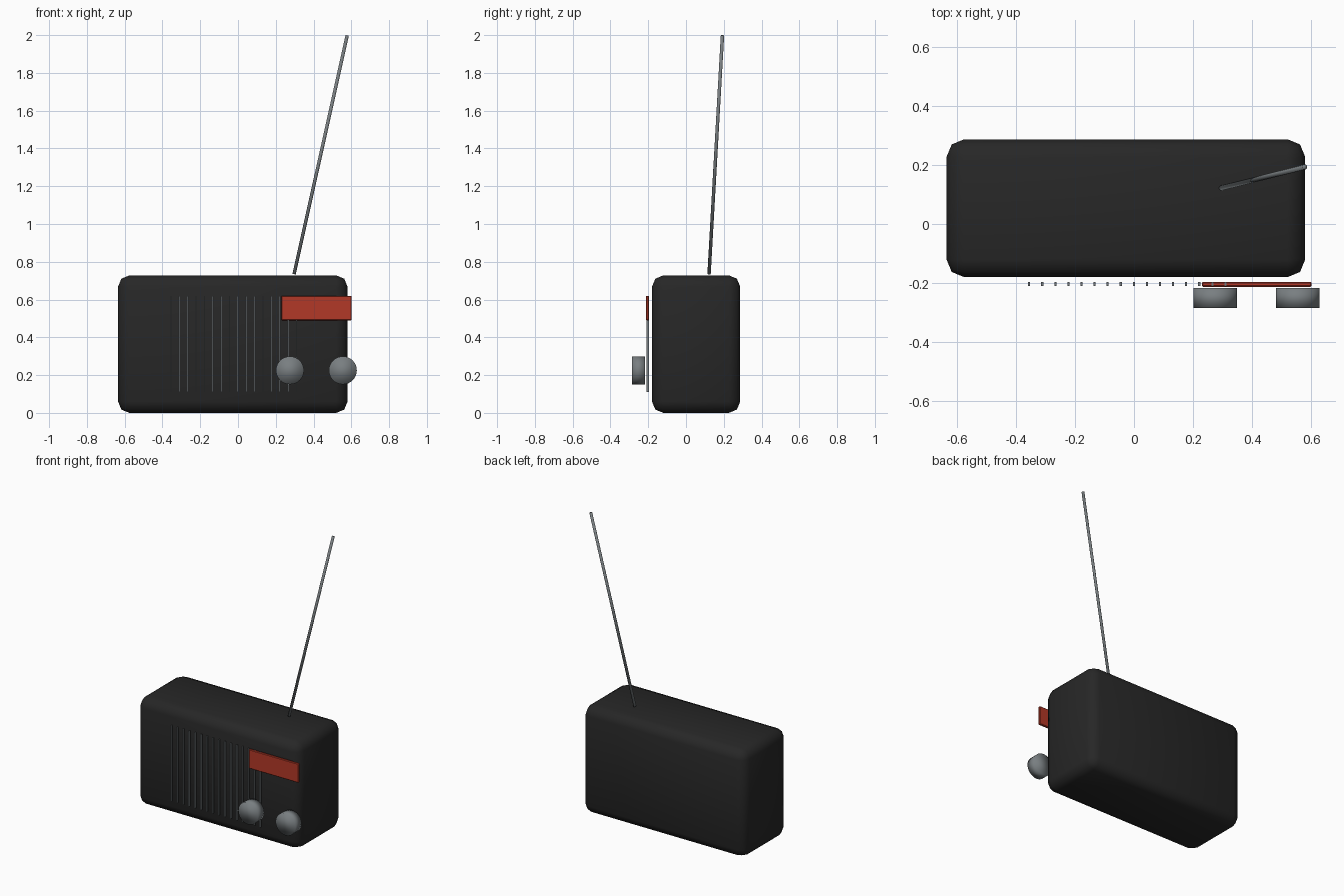
import bpy
import math
from mathutils import Vector

if "Cube" in bpy.data.objects:
    bpy.data.objects.remove(bpy.data.objects["Cube"])


def material(name, color):
    m = bpy.data.materials.new(name)
    m.diffuse_color = (*color, 1)
    m.use_nodes = True
    m.node_tree.nodes["Principled BSDF"].inputs["Base Color"].default_value = m.diffuse_color
    return m


BLACK = material("black plastic", (0.02, 0.02, 0.02))
RED = material("red plastic", (0.45, 0.04, 0.02))
GREY = material("grey metal", (0.19, 0.21, 0.22))


def box(name, lo, hi, mat, bevel=0, segments=1):
    lo, hi = Vector(lo), Vector(hi)
    bpy.ops.mesh.primitive_cube_add(size=1, location=(lo + hi) / 2)
    ob = bpy.context.object
    ob.name = name
    ob.scale = hi - lo
    bpy.ops.object.transform_apply(location=False, rotation=False, scale=True)
    ob.data.materials.append(mat)
    if bevel:
        mod = ob.modifiers.new("rounded edges", 'BEVEL')
        mod.width, mod.segments = bevel, segments
        mod.limit_method = 'NONE'
    return ob


def rod(name, start, end, radius, mat, sides):
    start, end = Vector(start), Vector(end)
    axis = end - start
    bpy.ops.mesh.primitive_cylinder_add(vertices=sides, radius=radius, depth=axis.length,
                                        location=(start + end) / 2)
    ob = bpy.context.object
    ob.name = name
    ob.rotation_euler = axis.to_track_quat('Z', 'Y').to_euler()
    ob.data.materials.append(mat)
    bpy.ops.object.shade_smooth()
    return ob


# Rounded case
box("case", (-0.635, -0.18, 0), (0.58, 0.287, 0.728), BLACK, 0.06, 2)
bpy.ops.object.shade_smooth()

# Speaker grille bars
for i in range(16):
    x = -0.355 + i * 0.0443
    box(f"grille_bar_{i + 1}", (x - 0.0035, -0.21, 0.11), (x + 0.0035, -0.196, 0.62), GREY)

# Tuning panel
box("tuning_panel", (0.23, -0.213, 0.49), (0.602, -0.196, 0.62), RED, 0.004)

# Control knobs
for side, x in (("left", 0.275), ("right", 0.555)):
    rod(f"{side}_knob", (x, -0.217, 0.225), (x, -0.285, 0.225), 0.074, GREY, 32)

# Leaning antenna
rod("antenna", (0.297, 0.122, 0.735), (0.578, 0.193, 1.998), 0.009, GREY, 16)
